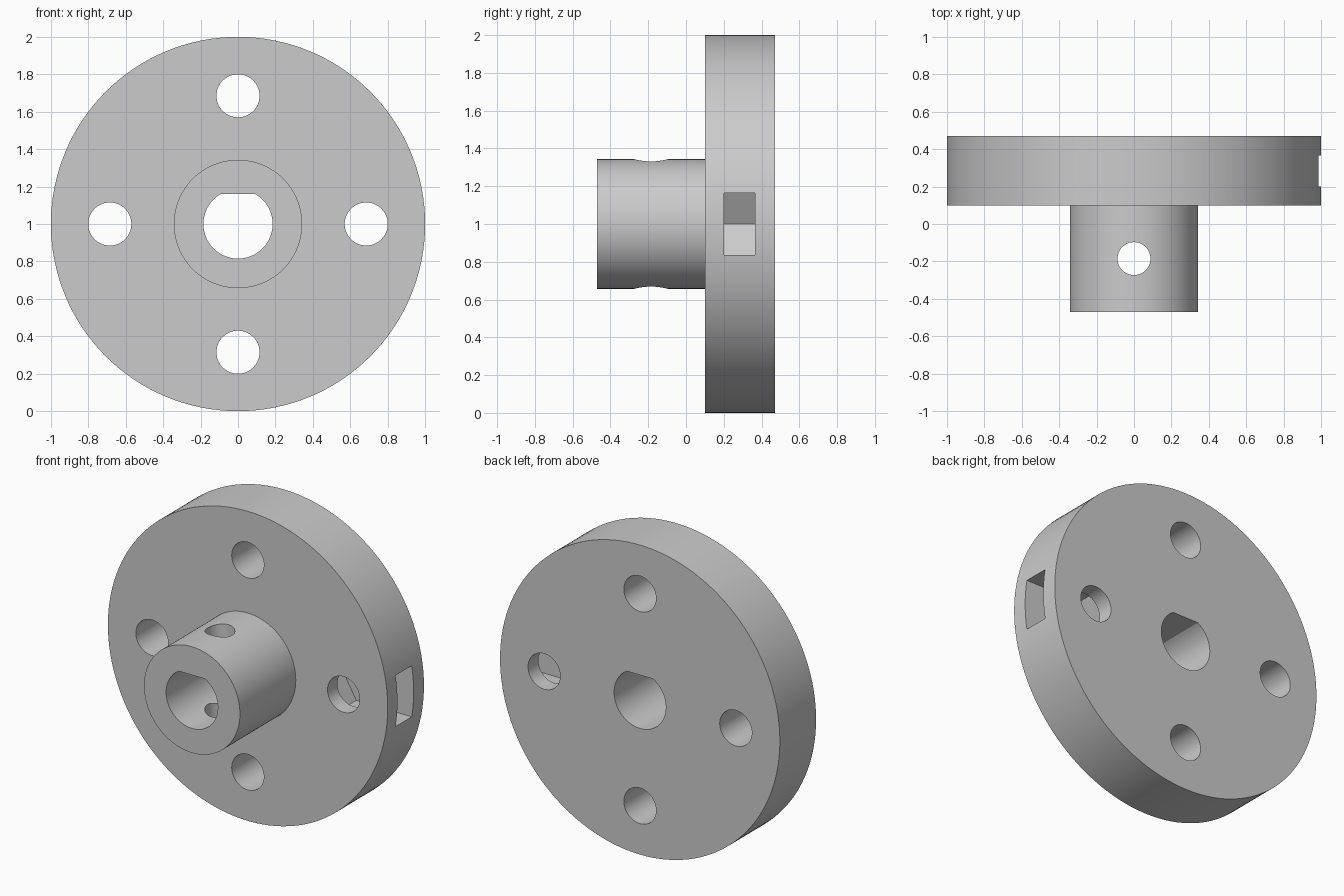
import bpy, bmesh, math

if "Cube" in bpy.data.objects:
    bpy.data.objects.remove(bpy.data.objects["Cube"], do_unlink=True)

CENTRE_Z = 1.0
BOLT_CIRCLE = 0.685
BORE_R, BORE_FLAT = 0.185, 0.16
NUT_HALF = 0.165

grey = bpy.data.materials.new("plain_grey")
grey.use_nodes = True
colour = (0.6, 0.6, 0.6, 1)
grey.diffuse_color = colour
grey.node_tree.nodes["Principled BSDF"].inputs["Base Color"].default_value = colour


def arc(radius, cx=0, cz=0, count=64, start=0.0, sweep=math.tau):
    """Points along a full circle, or an arc with both ends included."""
    steps = count if sweep == math.tau else count - 1
    return [(cx + radius * math.cos(start + sweep * i / steps),
             cz + radius * math.sin(start + sweep * i / steps)) for i in range(count)]


def prism(name, outline, y0, y1):
    """Extrude an (x, z) outline from y0 to y1."""
    bm = bmesh.new()
    face = bm.faces.new([bm.verts.new((x, y0, z + CENTRE_Z)) for x, z in outline])
    moved = bmesh.ops.extrude_face_region(bm, geom=[face])["geom"]
    bmesh.ops.translate(bm, vec=(0, y1 - y0, 0),
                        verts=[v for v in moved if isinstance(v, bmesh.types.BMVert)])
    bmesh.ops.recalc_face_normals(bm, faces=bm.faces)
    mesh = bpy.data.meshes.new(name)
    bm.to_mesh(mesh)
    bm.free()
    mesh.materials.append(grey)
    obj = bpy.data.objects.new(name, mesh)
    bpy.context.collection.objects.link(obj)
    return obj


def combine(body, tool, operation):
    """Apply a boolean to the body and discard the tool."""
    tool.hide_render = True
    mod = body.modifiers.new(tool.name, "BOOLEAN")
    mod.operation, mod.solver, mod.object = operation, "EXACT", tool
    bpy.context.view_layer.objects.active = body
    bpy.ops.object.modifier_apply(modifier=mod.name)
    bpy.data.objects.remove(tool, do_unlink=True)


# Flange disc with the narrower hub in front
body = prism("flanged_hub", arc(1.0, count=128), 0.10, 0.47)
combine(body, prism("hub", arc(0.343, count=96), -0.47, 0.2), "UNION")

# D-shaped shaft bore, flat side up
half = math.acos(BORE_FLAT / BORE_R)
bore = arc(BORE_R, start=math.pi / 2 + half, sweep=math.tau - 2 * half)
combine(body, prism("shaft_bore", bore, -0.6, 0.6), "DIFFERENCE")

# Four bolt holes
for i in range(4):
    a = i * math.pi / 2
    hole = arc(0.115, BOLT_CIRCLE * math.cos(a), BOLT_CIRCLE * math.sin(a))
    combine(body, prism("bolt_hole", hole, 0, 0.6), "DIFFERENCE")

# Nut pocket: hexagonal inner end, open through the left rim
point = 2 * NUT_HALF / math.sqrt(3)
pocket = [(BOLT_CIRCLE - point, 0), (BOLT_CIRCLE - point / 2, -NUT_HALF), (1.1, -NUT_HALF),
          (1.1, NUT_HALF), (BOLT_CIRCLE - point / 2, NUT_HALF)]
combine(body, prism("nut_pocket", pocket, 0.20, 0.365), "DIFFERENCE")

# Vertical set screw hole through both hub walls
bpy.ops.mesh.primitive_cylinder_add(vertices=48, radius=0.088, depth=1.0,
                                    location=(0, -0.185, CENTRE_Z))
screw = bpy.context.object
screw.name = "set_screw_hole"
screw.data.materials.append(grey)
combine(body, screw, "DIFFERENCE")

# Smooth curved walls, crisp edges
bpy.ops.object.select_all(action="DESELECT")
body.select_set(True)
bpy.context.view_layer.objects.active = body
bpy.ops.object.shade_smooth_by_angle(angle=math.radians(20))
